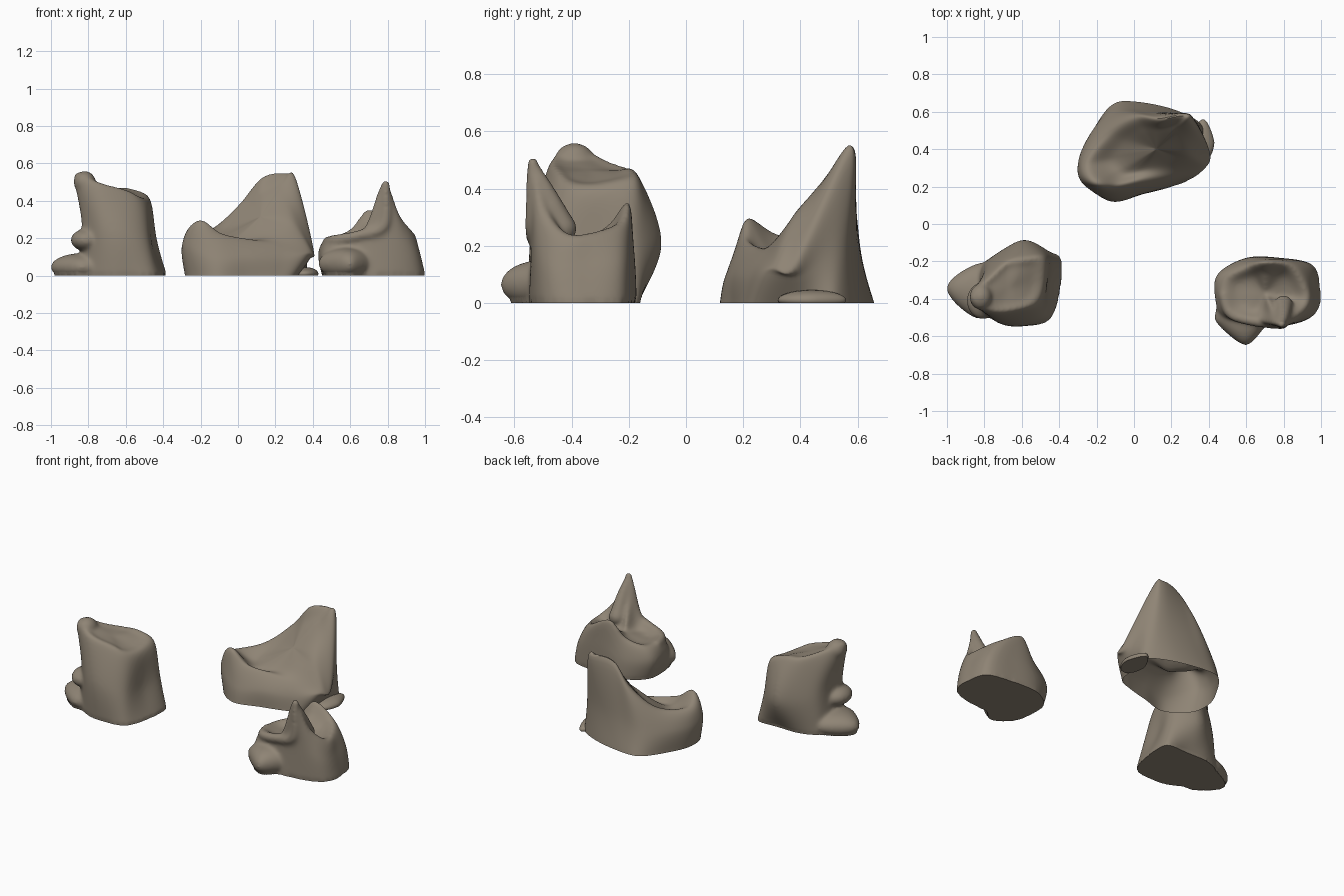
import bpy, bmesh, math
from mathutils import Vector as V

if "Cube" in bpy.data.objects:
    bpy.data.objects.remove(bpy.data.objects["Cube"])

stone = bpy.data.materials.new("warm grey stone")
stone.diffuse_color = (0.275, 0.232, 0.178, 1)
stone.use_nodes = True
stone.node_tree.nodes["Principled BSDF"].inputs["Base Color"].default_value = stone.diffuse_color


def spline(a, b, c, d, t):
    # Catmull-Rom interpolation between b and c
    return 0.5 * (2 * b + (c - a) * t + (2 * a - 5 * b + 4 * c - d) * t * t
                  + (3 * b - a - 3 * c + d) * t ** 3)


def smooth_path(pts, closed, n):
    m, out = len(pts), []
    for i in range(m if closed else m - 1):
        idx = [i - 1, i, i + 1, i + 2]
        idx = [k % m if closed else min(max(k, 0), m - 1) for k in idx]
        out += [spline(*[pts[k] for k in idx], j / n) for j in range(n)]
    return out if closed else out + [pts[-1]]


def add_body(bm, columns, center, drop, cap, floor=None):
    # each column: base x y, waist x y z, rim x y z (counter-clockwise)
    center = V(center)
    profs = []
    for c in columns:
        rim = V(c[5:8])
        inner = rim.lerp(center, 0.4) - V((0, 0, drop))
        if floor:
            inner.z = floor(inner.x, inner.y)
        profs.append(smooth_path([V((c[0], c[1], 0)), V(c[2:5]), rim, inner, center], False, 8))
    rings = [smooth_path([p[k] for p in profs], True, 8) for k in range(len(profs[0]))]
    rows = [[bm.verts.new((p.x, p.y, max(p.z, 0))) for p in r] for r in rings[:-1]]
    n = len(rows[0])
    for lo, hi in zip(rows, rows[1:]):
        for i in range(n):
            j = (i + 1) % n
            bm.faces.new((lo[i], lo[j], hi[j], hi[i]))
    tip = bm.verts.new(center)
    for i in range(n):
        bm.faces.new((rows[-1][i], rows[-1][(i + 1) % n], tip))
    if cap:
        bm.faces.new(rows[0][::-1])


def add_lump(bm, loc, size, turn=0, taper=0):
    # ellipsoid narrowing toward its local +x, flattened where it meets the ground
    r = bmesh.ops.create_uvsphere(bm, u_segments=32, v_segments=20, radius=1)
    ca, sa = math.cos(math.radians(turn)), math.sin(math.radians(turn))
    for v in r["verts"]:
        k = 1 - taper * max(0, v.co.x)
        x, y, z = v.co.x * size[0], v.co.y * size[1] * k, v.co.z * size[2]
        v.co = (loc[0] + x * ca - y * sa, loc[1] + x * sa + y * ca, max(loc[2] + z, 0))


def add_fold(bm, pts, radii):
    # rounded ridge swept along a path as overlapping lumps
    path = smooth_path([V(p) for p in pts], False, 8)
    for i, p in enumerate(path):
        t = i / (len(path) - 1) * (len(radii) - 1)
        k = min(int(t), len(radii) - 2)
        r = radii[k] + (radii[k + 1] - radii[k]) * (t - k)
        add_lump(bm, p, (r, r, r))


def finish(bm, name, fuse):
    me = bpy.data.meshes.new(name)
    bm.to_mesh(me)
    bm.free()
    ob = bpy.data.objects.new(name, me)
    bpy.context.collection.objects.link(ob)
    if fuse:
        rm = ob.modifiers.new("fuse", "REMESH")
        rm.mode = "VOXEL"
        rm.voxel_size = 0.009
        sm = ob.modifiers.new("soften", "SMOOTH")
        sm.factor, sm.iterations = 0.5, 22
        dg = bpy.context.evaluated_depsgraph_get()
        baked = bpy.data.meshes.new_from_object(ob.evaluated_get(dg))
        ob.modifiers.clear()
        ob.data = baked
        for v in baked.vertices:  # keep the underside flat on the ground
            if v.co.z < 0.014:
                v.co.z = 0
    ob.data.materials.clear()
    ob.data.materials.append(stone)
    bpy.ops.object.select_all(action="DESELECT")
    ob.select_set(True)
    bpy.context.view_layer.objects.active = ob
    bpy.ops.object.shade_smooth_by_angle(angle=math.radians(45))


# left rock: tall block with a foot, a raised corner and a waist
bm = bmesh.new()
add_body(bm, [
    (-.39, -.35, -.455, -.33, .17, -.475, -.32, .39),
    (-.395, -.17, -.44, -.18, .20, -.48, -.18, .42),
    (-.55, -.17, -.57, -.085, .21, -.58, -.17, .45),
    (-.70, -.165, -.69, -.13, .21, -.68, -.19, .455),
    (-.82, -.22, -.79, -.22, .25, -.78, -.28, .49),
    (-.85, -.35, -.82, -.34, .27, -.865, -.36, .53),
    (-.83, -.45, -.83, -.43, .27, -.86, -.43, .53),
    (-.72, -.525, -.73, -.525, .25, -.74, -.48, .48),
    (-.60, -.545, -.60, -.54, .22, -.59, -.46, .44),
    (-.45, -.515, -.48, -.485, .18, -.51, -.42, .40)],
    (-.67, -.34, .465), -.005, True)
add_lump(bm, (-.835, -.355, .045), (.168, .15, .075), 175, .4)
add_lump(bm, (-.81, -.41, .19), (.085, .10, .06))
add_lump(bm, (-.82, -.39, .50), (.06, .07, .06))
finish(bm, "left_rock", True)


def slab(x, y):
    # leaning slab that rises toward the back and fades out to the left
    return .18 + max(0, y - .28) * 1.25 * min(1, max(0, (x + .15) / .3))


# back rock: open shell with a leaning slab and a front lip
bm = bmesh.new()
add_body(bm, [
    (.33, .40, .38, .40, .09, .40, .38, .15),
    (.37, .52, .345, .53, .18, .315, .55, .50),
    (.22, .61, .25, .585, .20, .27, .59, .53),
    (.00, .655, .05, .61, .18, .13, .57, .515),
    (-.12, .635, -.10, .60, .14, .00, .57, .37),
    (-.22, .50, -.22, .49, .13, -.14, .48, .25),
    (-.28, .36, -.295, .34, .14, -.25, .33, .235),
    (-.26, .22, -.275, .22, .17, -.20, .22, .295),
    (-.12, .12, -.12, .14, .10, -.10, .20, .225),
    (.05, .16, .05, .17, .10, .05, .23, .19),
    (.20, .20, .22, .22, .09, .22, .26, .16),
    (.30, .25, .36, .28, .10, .37, .31, .145)],
    (.12, .40, slab(.12, .40)), 0, False, slab)
add_lump(bm, (.36, .44, .01), (.12, .07, .035), 85, .4)
finish(bm, "back_rock", False)

# right rock: hollow bowl with a horn, a wrapped fold and a front bump
bm = bmesh.new()
add_body(bm, [
    (1.0, -.36, .965, -.36, .14, .925, -.36, .24),
    (.96, -.22, .93, -.22, .15, .85, -.23, .28),
    (.78, -.18, .76, -.185, .20, .70, -.20, .355),
    (.60, -.18, .59, -.19, .13, .60, -.23, .25),
    (.47, -.27, .445, -.27, .12, .49, -.29, .205),
    (.45, -.40, .435, -.40, .12, .48, -.40, .205),
    (.48, -.50, .48, -.50, .12, .53, -.48, .21),
    (.64, -.545, .64, -.535, .13, .67, -.515, .25),
    (.80, -.545, .81, -.54, .20, .78, -.54, .50),
    (.93, -.51, .91, -.51, .17, .86, -.49, .33),
    (.99, -.45, .965, -.45, .13, .92, -.43, .25)],
    (.70, -.37, .21), .02, True)
add_fold(bm, [(.48, -.38, .18), (.52, -.48, .19), (.65, -.52, .215),
              (.78, -.53, .27), (.79, -.535, .49)], [.03, .03, .03, .035, .022])
add_fold(bm, [(.79, -.53, .47), (.80, -.48, .37), (.80, -.43, .26)], [.022, .035, .05])
add_lump(bm, (.585, -.50, .065), (.15, .155, .085), -84, .55)
finish(bm, "right_rock", True)
